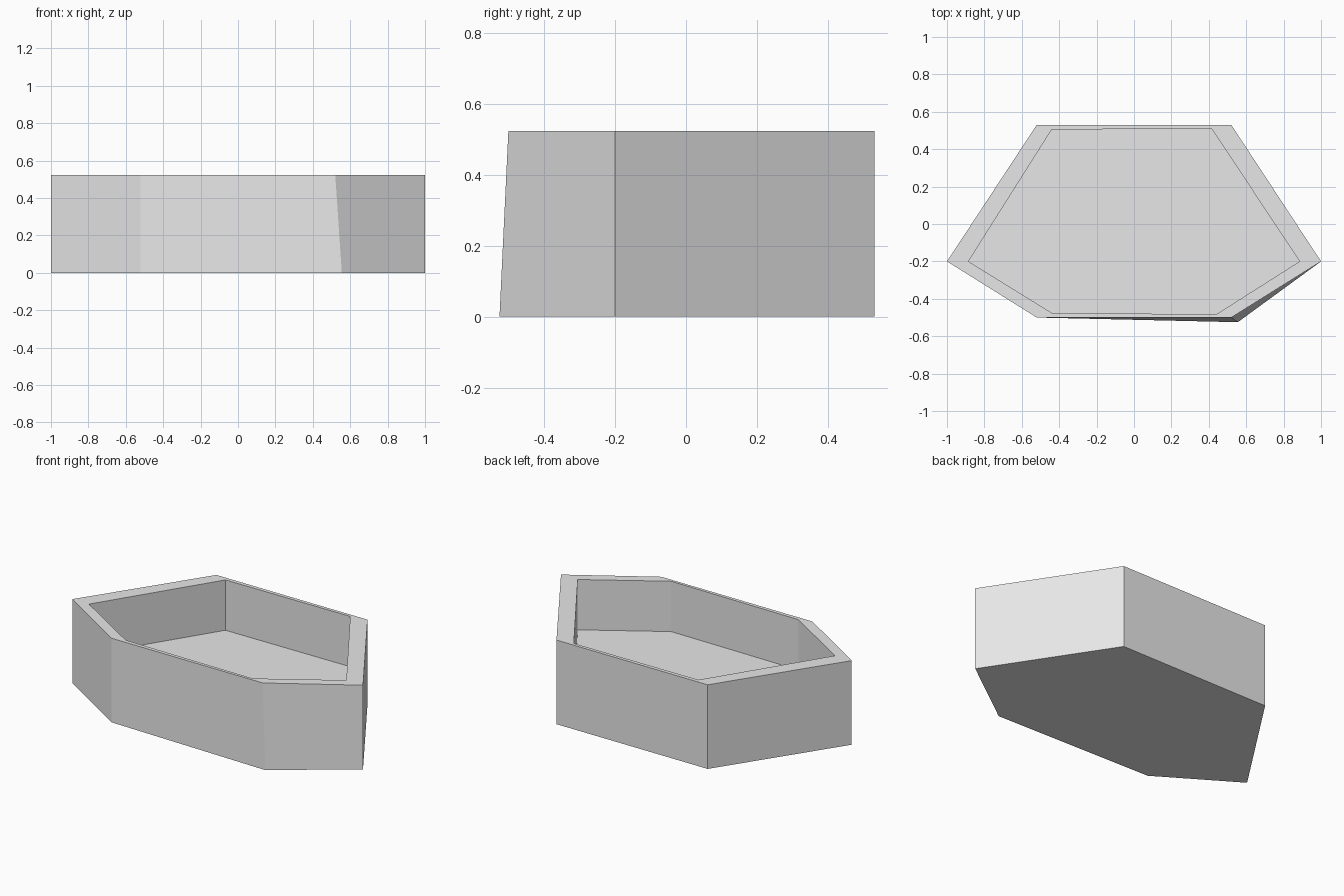
import bpy
import bmesh

cube = bpy.data.objects.get("Cube")
if cube:
    bpy.data.objects.remove(cube, do_unlink=True)

HEIGHT = 0.523
FLOOR = 0.21

# Six-sided outlines, running clockwise from the back right corner
RIM = [(-0.52, 0.53), (0.52, 0.53), (1, -0.2), (0.52, -0.5), (-0.52, -0.5), (-1, -0.2)]
HOLLOW = [(-0.44, 0.505), (0.415, 0.51), (0.885, -0.2), (0.44, -0.483),
          (-0.44, -0.475), (-0.885, -0.2)]
BASE = RIM.copy()
BASE[3] = (0.555, -0.525)  # the left front corner flares out at the bottom

grey = bpy.data.materials.new("light grey")
grey.use_nodes = True
colour = (0.8, 0.8, 0.8, 1)
grey.diffuse_color = colour
grey.node_tree.nodes["Principled BSDF"].inputs["Base Color"].default_value = colour

# Loops of the tray, from the underside up the outside and down into the hollow
bm = bmesh.new()
loops = [[bm.verts.new((x, y, z)) for x, y in outline]
         for outline, z in ((BASE, 0), (RIM, HEIGHT), (HOLLOW, HEIGHT), (HOLLOW, FLOOR))]

# Walls and rim
for low, high in zip(loops, loops[1:]):
    for i in range(len(low)):
        j = (i + 1) % len(low)
        bm.faces.new((low[i], low[j], high[j], high[i]))

# Underside and floor
bm.faces.new(loops[0])
bm.faces.new(loops[-1])
bmesh.ops.recalc_face_normals(bm, faces=bm.faces)

mesh = bpy.data.meshes.new("hexagonal_tray")
bm.to_mesh(mesh)
bm.free()
mesh.materials.append(grey)
tray = bpy.data.objects.new("hexagonal_tray", mesh)
bpy.context.collection.objects.link(tray)
